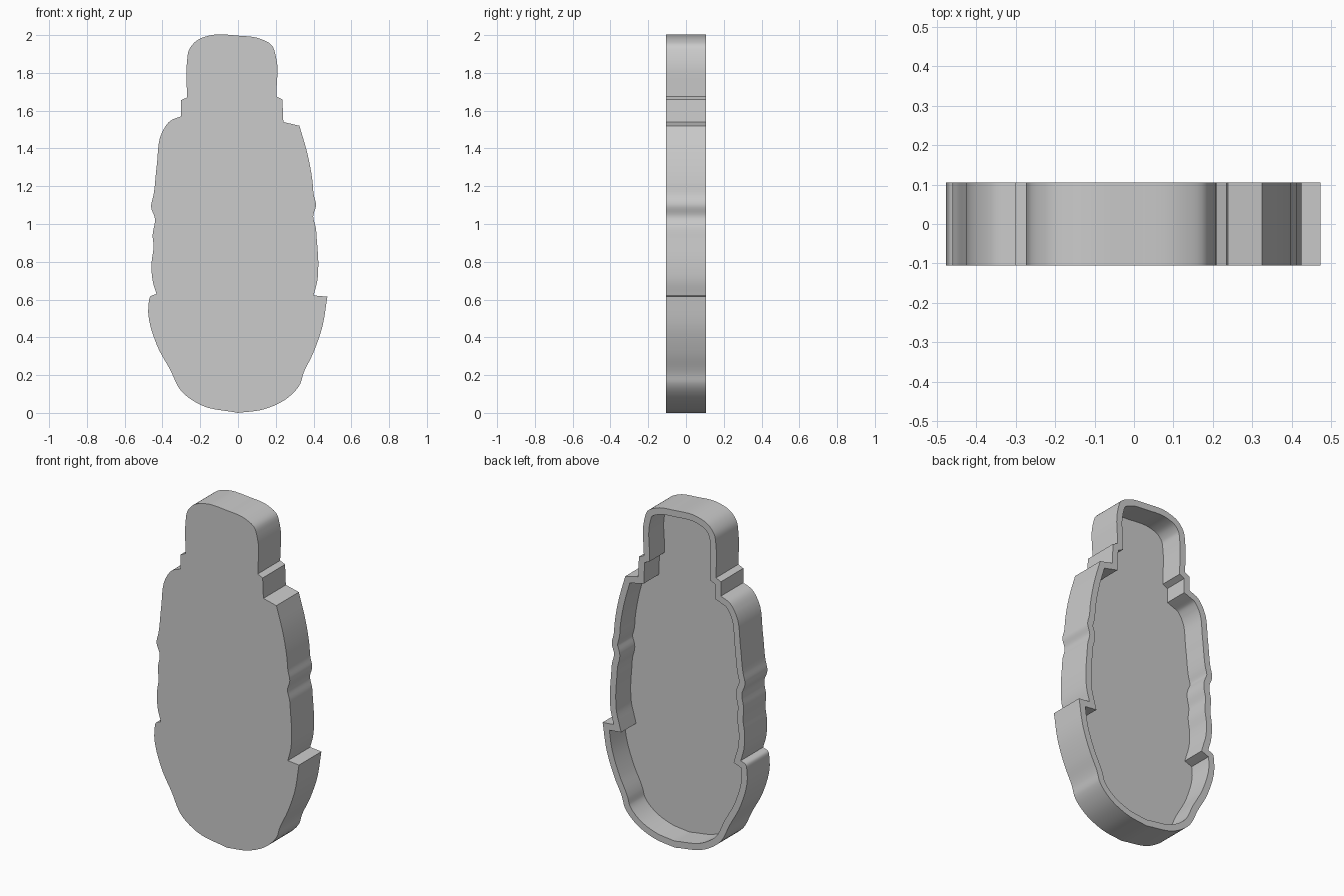
import bpy
import bmesh
from mathutils import Vector
from mathutils.geometry import intersect_point_line

cube = bpy.data.objects.get("Cube")
if cube:
    bpy.data.objects.remove(cube, do_unlink=True)

FRONT, BACK = -0.105, 0.105
WALL, FLOOR = 0.038, 0.07

# Outline in x, z: each run is a smooth curve, and runs meet at sharp corners
RUNS = [
    # right lower bowl
    [(0, 0), (.14, .02), (.27, .085), (.33, .155), (.345, .205), (.395, .31),
     (.445, .45), (.473, .615)],
    [(.473, .615), (.4, .622)],
    # right side of the body
    [(.4, .622), (.42, .7), (.425, .78), (.417, .92), (.412, .98), (.398, 1.04),
     (.413, 1.1), (.4, 1.16), (.395, 1.22), (.368, 1.37), (.325, 1.52)],
    [(.325, 1.52), (.24, 1.54)],
    [(.24, 1.54), (.235, 1.66)],
    [(.235, 1.66), (.203, 1.675)],
    # rounded top
    [(.203, 1.675), (.2, 1.89), (.18, 1.945), (.125, 1.978), (0, 1.997),
     (-.15, 1.998), (-.22, 1.97), (-.26, 1.92), (-.27, 1.86), (-.27, 1.67)],
    [(-.27, 1.67), (-.302, 1.655)],
    [(-.302, 1.655), (-.302, 1.57)],
    # left side of the body
    [(-.302, 1.57), (-.36, 1.545), (-.4, 1.49), (-.43, 1.31), (-.447, 1.155),
     (-.46, 1.09), (-.44, 1.03), (-.452, .94), (-.447, .88), (-.457, .8),
     (-.452, .7), (-.432, .63)],
    # left lower bowl
    [(-.432, .63), (-.465, .615), (-.473, .58), (-.43, .36), (-.36, .23),
     (-.3, .115), (-.2, .043), (0, 0)],
]


def smooth_run(run, steps=5):
    """Points along a smooth curve through the run, without its last point."""
    pts = [Vector(p) for p in run]
    if len(pts) == 2:
        return pts[:1]
    slopes = [(b - a).normalized() for a, b in zip(pts, pts[1:])]
    tangents = [slopes[0]]
    for i in range(1, len(slopes)):
        before = (pts[i] - pts[i - 1]).length
        after = (pts[i + 1] - pts[i]).length
        tangents.append((slopes[i - 1] * after + slopes[i] * before) / (before + after))
    tangents.append(slopes[-1])
    out = []
    for i in range(len(slopes)):
        a, b = pts[i], pts[i + 1]
        size = (b - a).length
        for k in range(steps):
            t = k / steps
            out.append(a * (2 * t**3 - 3 * t**2 + 1) + b * (3 * t**2 - 2 * t**3)
                       + tangents[i] * size * (t**3 - 2 * t**2 + t)
                       + tangents[i + 1] * size * (t**3 - t**2))
    return out


def gap(p, a, b):
    """Distance from a point to a line segment."""
    t = intersect_point_line(p, a, b)[1]
    return (p - a.lerp(b, min(max(t, 0), 1))).length


def inset(loop, d):
    """Parallel loop at distance d inside, without overlapping corners."""
    n = len(loop)
    sides = []
    for i in range(n):
        e = (loop[(i + 1) % n] - loop[i]).normalized()
        sides.append(Vector((-e.y, e.x)))
    out = []
    for i, p in enumerate(loop):
        n0, n1 = sides[i - 1], sides[i]
        q = p + (n0 + n1) * d / (1 + n0.dot(n1))
        if min(gap(q, loop[j - 1], loop[j]) for j in range(n)) > d * 0.97:
            out.append(q)
    return out


def add_loop(bm, loop, y):
    return [bm.verts.new((p.x, y, p.y)) for p in loop]


def add_wall(bm, a, b):
    for i in range(len(a)):
        bm.faces.new((a[i - 1], a[i], b[i], b[i - 1]))


outer = [p for run in RUNS for p in smooth_run(run)]
inner = inset(outer, WALL)

# Shallow tray: front plate, outer wall, inner wall and floor
bm = bmesh.new()
front_edge, back_edge = add_loop(bm, outer, FRONT), add_loop(bm, outer, BACK)
floor_edge, mouth_edge = add_loop(bm, inner, FRONT + FLOOR), add_loop(bm, inner, BACK)
add_wall(bm, front_edge, back_edge)
add_wall(bm, floor_edge, mouth_edge)
bm.faces.new(front_edge)
bm.faces.new(floor_edge)

# Flat rim around the open back
rim = [bm.edges.get((loop[i - 1], loop[i]))
       for loop in (back_edge, mouth_edge) for i in range(len(loop))]
bmesh.ops.triangle_fill(bm, edges=rim, use_beauty=True, normal=(0, 1, 0))
bmesh.ops.recalc_face_normals(bm, faces=bm.faces[:])

mesh = bpy.data.meshes.new("hollow_tray")
bm.to_mesh(mesh)
bm.free()
tray = bpy.data.objects.new("hollow_tray", mesh)
bpy.context.collection.objects.link(tray)

# Plain grey
grey = bpy.data.materials.new("light_grey")
grey.use_nodes = True
colour = (0.6, 0.6, 0.6, 1)
grey.diffuse_color = colour
grey.node_tree.nodes["Principled BSDF"].inputs["Base Color"].default_value = colour
mesh.materials.append(grey)

bpy.ops.object.select_all(action="DESELECT")
tray.select_set(True)
bpy.context.view_layer.objects.active = tray
bpy.ops.object.shade_smooth_by_angle(angle=0.5)
